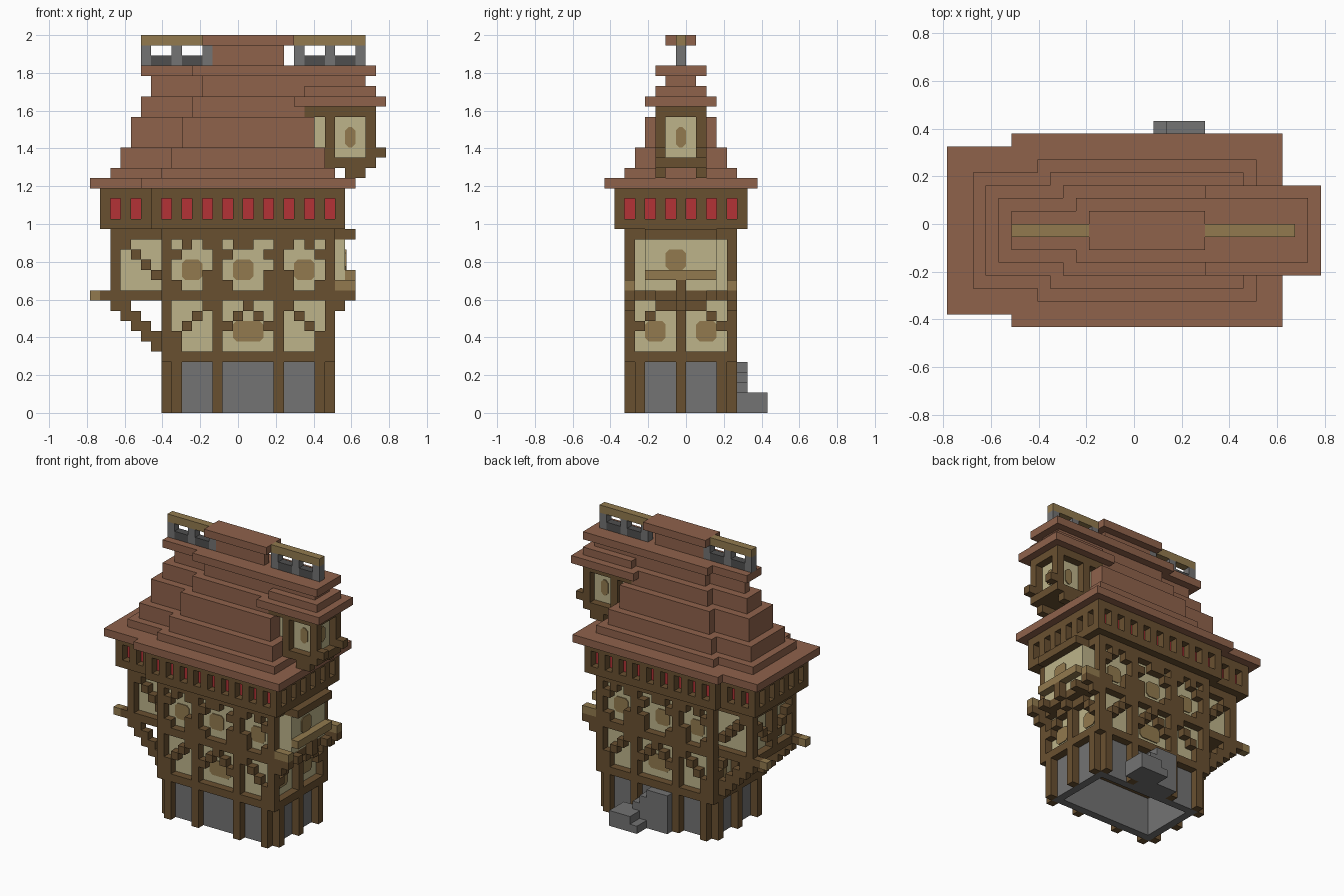
import bpy
import bmesh
from mathutils import Vector

if "Cube" in bpy.data.objects:
    bpy.data.objects.remove(bpy.data.objects["Cube"])

U = 2 / 37                      # one block
ORIGIN = Vector((14.5, 8, 0))   # block coordinates of the model centre


def material(name, rgb):
    linear = [((c / 255 + 0.055) / 1.055) ** 2.4 for c in rgb] + [1]
    m = bpy.data.materials.new(name)
    m.use_nodes = True
    m.diffuse_color = linear
    m.node_tree.nodes["Principled BSDF"].inputs["Base Color"].default_value = linear
    return m


TIMBER = material("dark timber", (105, 80, 48))
TAN = material("light timber", (146, 122, 78))
PLASTER = material("cream plaster", (189, 180, 138))
STONE = material("grey stone", (115, 115, 115))
SLATE = material("dark grey rail", (78, 78, 78))
RED = material("red glass", (180, 50, 54))
TILE = material("roof tile", (143, 98, 75))


class Part:
    """Collects blocks, given as x, y and z ranges, into one object."""

    def __init__(self, name, mat):
        self.name, self.mat, self.bm = name, mat, bmesh.new()

    def box(self, x0, x1, y0, y1, z0, z1):
        verts = bmesh.ops.create_cube(self.bm, size=1)["verts"]
        size = Vector((x1 - x0, y1 - y0, z1 - z0))
        mid = Vector((x0 + x1, y0 + y1, z0 + z1)) / 2
        for v in verts:
            v.co = Vector(a * b for a, b in zip(v.co, size)) + mid

    def both(self, x0, x1, y0, y1, z0, z1):
        """A block and its mirror image on the back."""
        self.box(x0, x1, y0, y1, z0, z1)
        self.box(x0, x1, 15 - y1, 15 - y0, z0, z1)

    def pane(self, axis, at, side, a, b, z0, z1):
        """A thin plate with cut corners on a wall facing x or y."""
        c = 0.35
        outline = [(a + c, z0), (b - c, z0), (b, z0 + c), (b, z1 - c),
                   (b - c, z1), (a + c, z1), (a, z1 - c), (a, z0 + c)]
        place = (lambda p, d: (d, p[0], p[1])) if axis == "x" else (lambda p, d: (p[0], d, p[1]))
        rings = [[self.bm.verts.new(place(p, at + d)) for p in outline]
                 for d in (0, side * 0.12)]
        self.bm.faces.new(rings[1])
        for n in range(8):
            m = (n + 1) % 8
            self.bm.faces.new((rings[0][n], rings[0][m], rings[1][m], rings[1][n]))

    def finish(self):
        for v in self.bm.verts:
            v.co = (v.co - ORIGIN) * U
        bmesh.ops.recalc_face_normals(self.bm, faces=self.bm.faces)
        mesh = bpy.data.meshes.new(self.name)
        self.bm.to_mesh(mesh)
        self.bm.free()
        mesh.materials.append(self.mat)
        bpy.context.collection.objects.link(bpy.data.objects.new(self.name, mesh))


# Hollow stone base and back steps
p = Part("stone_base", STONE)
p.both(8, 23, 3, 4, 0, 5)
for x in (8, 22):
    p.box(x, x + 1, 4, 11, 0, 5)
p.finish()
p = Part("back_steps", STONE)
p.box(16, 20, 13, 16, 0, 1)
p.box(17, 20, 13, 16, 1, 2)
for x0, x1, top in ((13, 16, 5), (16, 17, 4), (17, 18, 3)):
    p.box(x0, x1, 12, 14, 0, top)
p.finish()

# Plaster walls
p = Part("plaster_walls", PLASTER)
p.box(8, 23, 3, 12, 6, 17)
p.box(3, 9, 4, 11, 12, 17)
p.box(22.5, 25, 4, 11, 12, 17)
p.finish()

# Timber posts and floor beams
p = Part("timber_frame", TIMBER)
for x in (8, 12, 18, 22):
    p.both(x, x + 1, 2, 3, 0, 5)
for y in (3, 7, 11):
    for x in (7, 23):
        p.box(x, x + 1, y, y + 1, 0, 5)
for z in (5, 11, 17):
    p.box(7, 24, 2, 13, z, z + 1)
for x in (7, 12, 18, 23):
    p.both(x, x + 1, 2, 3, 6, 17)
for x in (7, 23):
    p.box(x, x + 1, 7, 8, 6, 11)
for z in (11, 17):
    p.box(2, 7, 3, 12, z, z + 1)
p.both(2, 3, 3, 4, 12, 17)
p.box(2, 3, 7, 8, 12, 17)
p.finish()

# Stepped braces, given per panel as x and z of each block
p = Part("stepped_braces", TIMBER)
lower_side = [(8, 6), (8, 7), (9, 8), (10, 9), (11, 10)]
lower_mid = [(13, 8), (14, 9), (15, 10), (16, 9), (17, 8)]
upper_side = [(8, 15), (9, 16), (11, 16), (8, 12), (11, 12), (11, 13)]
upper_mid = [(13, 15), (14, 16), (17, 15), (15, 16), (13, 12), (17, 12), (17, 13)]
for x, z in lower_side + upper_side:
    p.both(x, x + 1, 2, 3, z, z + 1)
    p.both(30 - x, 31 - x, 2, 3, z, z + 1)
for x, z in lower_mid + upper_mid:
    p.both(x, x + 1, 2, 3, z, z + 1)
for n in range(4):
    p.both(3 + n, 4 + n, 3, 4, 16 - n, 17 - n)       # side wing diagonal
    for x in (7, 23):                                # end walls
        p.both(x, x + 1, 3 + n, 4 + n, min(8 + n, 10), min(9 + n, 11))
    p.both(2, 3, 3 + n, 4 + n, 16 - n, 17 - n)
p.finish()

# Painted window panes
p = Part("window_panes", TAN)
for y, side in ((3, -1), (12, 1)):
    p.pane("y", y, side, 14, 17, 7, 9)
    for x in (9, 14, 20):
        p.pane("y", y, side, x, x + 2, 13, 15)
for x, side in ((8, -1), (23, 1)):
    for y in (4, 9):
        p.pane("x", x, side, y, y + 2, 7, 9)
p.pane("x", 25, 1, 6, 8, 14, 16)
p.pane("x", 27, 1, 7, 8, 26, 28)
for y, side in ((6, -1), (9, 1)):
    p.pane("y", y, side, 25, 26, 26, 28)
p.finish()

# Wing beams, stepped brackets and bay timbers
p = Part("wing_brackets", TIMBER)
p.both(1, 3, 3, 4, 11, 12)
for n in range(5):
    p.both(2 + n, min(4 + n, 7), 3, 4, 10 - n, 11 - n)
p.finish()
p = Part("bay_timbers", TIMBER)
p.box(24, 26, 4, 11, 17, 18)
p.box(24, 25, 4, 11, 11, 12)
p.box(24, 26, 7, 8, 11, 13)
p.both(24, 26, 2, 3, 11, 12)
p.both(24, 26, 4, 5, 11, 12)
p.both(24, 25, 2, 3, 10, 11)
p.box(24, 25, 7, 8, 10, 11)
p.finish()
p = Part("beam_ends_and_shelf", TAN)
p.both(0, 1, 3, 4, 11, 12)
p.both(24, 26, 2, 3, 12, 13)
p.box(25, 26, 4, 11, 13, 14)
p.finish()

# Window band under the eaves: red core behind rails and mullions
p = Part("red_windows", RED)
p.box(7, 24, 2, 13, 19, 21)
p.box(2, 8, 3, 12, 19, 21)
p.finish()
p = Part("window_band", TIMBER)
for z in (18, 21):
    p.box(6, 25, 1, 14, z, z + 1)
    p.box(1, 6, 2, 13, z, z + 1)
for x in range(6, 25, 2):
    p.both(x, x + 1, 1, 2, 19, 21)
for x in (1, 3, 5):
    p.both(x, x + 1, 2, 3, 19, 21)
for y in range(3, 13, 2):
    p.box(24, 25, y, y + 1, 19, 21)
for y in range(4, 12, 2):
    p.box(1, 2, y, y + 1, 19, 21)
p.finish()

# Stepped roof: bottom, top, main left edge, right edge, front edge
p = Part("stepped_roof", TILE)
for z0, z1, x0, x1, y0 in ((22, 23, 5, 26, 0), (23, 24, 7, 24, 2), (24, 26, 8, 23, 3),
                           (26, 29, 9, 22, 4), (29, 31, 10, 21, 5), (31, 33, 11, 21, 6),
                           (33, 34, 10, 28, 5)):
    p.box(x0, x1, y0, 15 - y0, z0, z1)
    p.box(x0 - 5, x0, y0 + 1, 14 - y0, z0, z1)
p.box(12, 19, 7, 8, 34, 36)
p.box(11, 20, 6, 9, 36, 37)
p.finish()

# Dormer on the side
p = Part("dormer_roof", TILE)
for n in range(3):
    p.box((20, 21, 20)[n], 29 - n, 4 + n, 11 - n, 30 + n, 31 + n)
p.finish()
p = Part("dormer_walls", PLASTER)
p.box(21, 27, 6, 9, 25, 29)
p.finish()
p = Part("dormer_frame", TIMBER)
p.box(21, 28, 5, 10, 29, 30)
p.box(23, 27, 5, 10, 24, 25)
p.box(27, 28, 5, 10, 24, 25)
for x in (23, 27):
    p.both(x, x + 1, 5, 6, 25, 29)
p.both(28, 29, 5, 6, 25, 26)
p.both(25, 27, 5, 6, 23, 24)
p.finish()

# Ridge railings
posts = Part("ridge_posts", STONE)
rails = Part("ridge_low_rails", SLATE)
caps = Part("ridge_top_rails", TAN)
for start in (5, 20):
    for x in (start, start + 3, start + 6):
        posts.box(x, x + 1, 7, 8, 34, 36)
    for x in (start + 1, start + 4):
        rails.box(x, x + 2, 7, 8, 34, 35)
caps.box(5, 11, 7, 8, 36, 37)
caps.box(20, 27, 7, 8, 36, 37)
for part in (posts, rails, caps):
    part.finish()
